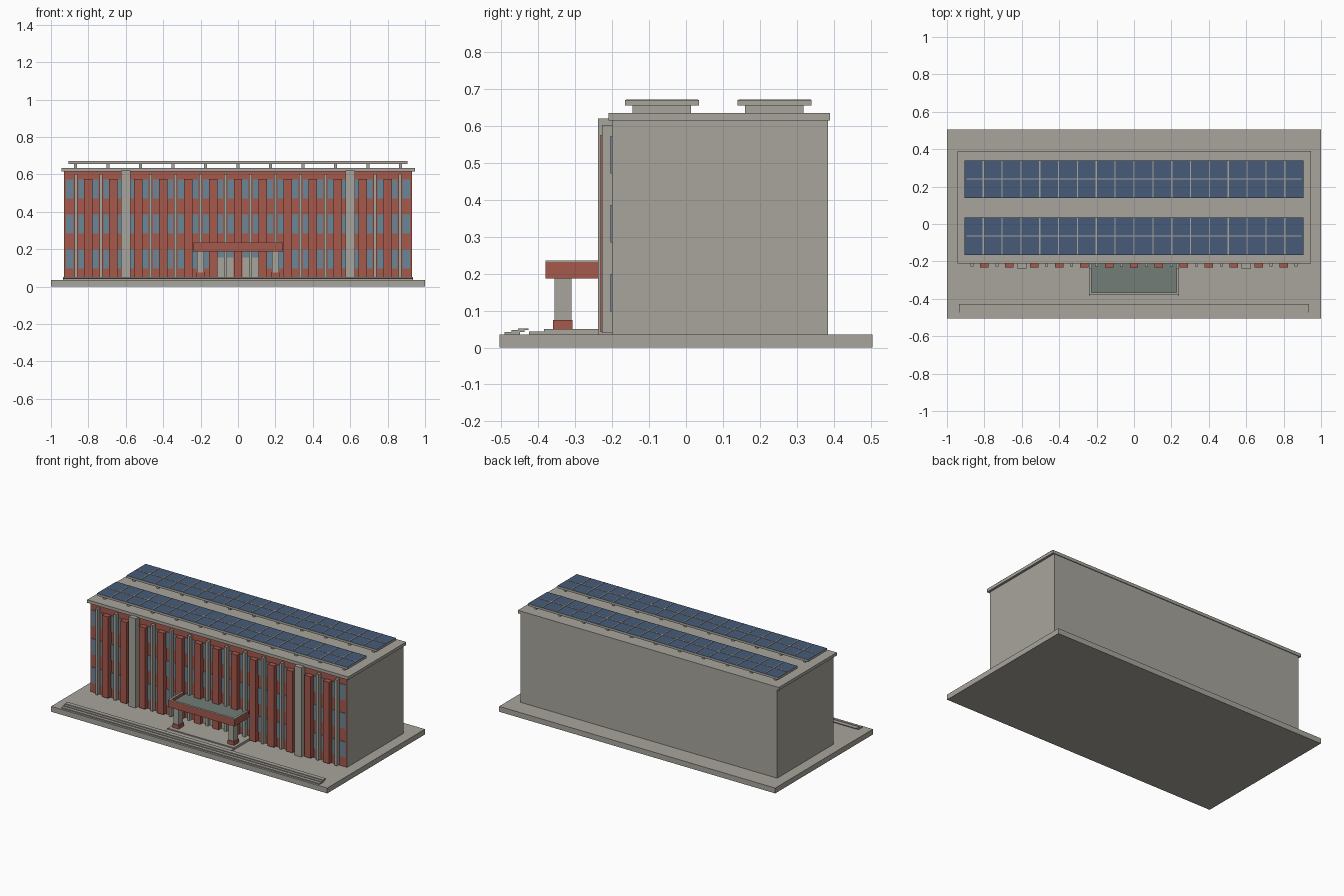
import bpy, bmesh
from mathutils import Matrix, Vector

if "Cube" in bpy.data.objects:
    bpy.data.objects.remove(bpy.data.objects["Cube"])


def material(name, rgb):
    m = bpy.data.materials.new(name)
    m.diffuse_color = (*rgb, 1)
    m.use_nodes = True
    m.node_tree.nodes["Principled BSDF"].inputs["Base Color"].default_value = m.diffuse_color
    return m


CONCRETE = material("concrete", (0.39, 0.375, 0.33))
BRICK = material("red brick", (0.38, 0.098, 0.07))
WINDOW = material("window glass", (0.15, 0.24, 0.31))
SOLAR = material("solar blue", (0.062, 0.105, 0.19))
CANOPY = material("canopy glass", (0.17, 0.205, 0.18))


def boxes(name, mats, spans, rule=None):
    """One object made of boxes, each given as (x0, x1, y0, y1, z0, z1)."""
    bm = bmesh.new()
    for x0, x1, y0, y1, z0, z1 in spans:
        mid = Vector((x0 + x1, y0 + y1, z0 + z1)) / 2
        size = Matrix.Diagonal((x1 - x0, y1 - y0, z1 - z0, 1))
        bmesh.ops.create_cube(bm, size=1, matrix=Matrix.Translation(mid) @ size)
    bm.normal_update()
    if rule:
        for f in bm.faces:
            f.material_index = rule(f)
    me = bpy.data.meshes.new(name)
    bm.to_mesh(me)
    bm.free()
    for m in mats:
        me.materials.append(m)
    ob = bpy.data.objects.new(name, me)
    bpy.context.collection.objects.link(ob)
    return ob


def centred(x, w, *rest):
    return (x - w / 2, x + w / 2, *rest)


# Plinth, main block with a brick front, and roof slab
boxes("plinth", [CONCRETE], [(-1, 1, -0.505, 0.505, 0, 0.035)])
boxes("main_block", [CONCRETE, BRICK], [(-0.93, 0.93, -0.2, 0.385, 0.035, 0.615)],
      lambda f: int(f.normal.y < -0.5))
boxes("roof_slab", [CONCRETE], [(-0.945, 0.945, -0.21, 0.39, 0.615, 0.635)])

# Facade rhythm: windows, brick pilasters, thin fins and two large columns
STEP = 1.8 / 27
boxes("windows", [WINDOW],
      [centred(-0.9 + STEP * k, 0.04, -0.204, -0.199, z, z + 0.102)
       for k in range(28) for z in (0.097, 0.284, 0.471)
       if not (z < 0.1 and abs(-0.9 + STEP * k) < 0.11)])
boxes("brick_pilasters", [BRICK],
      [centred(2 * STEP * k, 0.045, -0.232, -0.199, 0.042, 0.575) for k in range(-6, 7)])
fins = [2 * STEP * (k + 0.5) for k in range(-7, 7)]
boxes("thin_fins", [CONCRETE],
      [centred(x, 0.016, -0.227, -0.199, 0.04, 0.602) for x in fins if abs(abs(x) - 0.6) > 0.01])
boxes("large_columns", [CONCRETE],
      [centred(x, 0.05, -0.238, -0.199, 0.035, 0.62) for x in (-0.6, 0.6)])

# Entrance doors with glazing above
boxes("entrance_doors", [CONCRETE],
      [(s * 0.068 - 0.045, s * 0.068 + 0.045, -0.206, -0.199, 0.05, 0.155) for s in (-1, 1)])
boxes("entrance_glazing", [WINDOW],
      [(s * 0.068 - 0.045, s * 0.068 + 0.045, -0.206, -0.199, 0.155, 0.199) for s in (-1, 1)])

# Entrance platform and steps
boxes("entrance_platform", [CONCRETE], [(-0.24, 0.24, -0.385, -0.2, 0.035, 0.05)])
boxes("entrance_step", [CONCRETE], [(-0.24, 0.24, -0.425, -0.385, 0.035, 0.043)])
boxes("front_steps", [CONCRETE],
      [(-0.935, 0.935, -0.492, -0.45, 0.035, 0.042),
       (-0.935, 0.935, -0.472, -0.438, 0.042, 0.047),
       (-0.935, 0.935, -0.455, -0.427, 0.047, 0.052)])

# Canopy: brick rim with a concrete coping, glass roof, two posts on brick feet
rim = [(-0.24, 0.24, -0.38, -0.366), (-0.24, -0.226, -0.366, -0.236), (0.226, 0.24, -0.366, -0.236)]
boxes("canopy_rim", [BRICK], [(*r, 0.187, 0.232) for r in rim])
boxes("canopy_coping", [CONCRETE], [(*r, 0.232, 0.235) for r in rim])
boxes("canopy_roof", [CANOPY], [(-0.226, 0.226, -0.366, -0.2, 0.2, 0.215)])
boxes("canopy_posts", [CONCRETE],
      [centred(x, 0.036, -0.356, -0.31, 0.075, 0.2) for x in (-0.2, 0.2)])
boxes("post_feet", [BRICK],
      [centred(x, 0.046, -0.36, -0.307, 0.05, 0.075) for x in (-0.2, 0.2)])

# Two rows of solar panels on supports
for name, y in (("front", -0.065), ("back", 0.24)):
    boxes(name + "_solar_row", [CONCRETE, SOLAR],
          [(-0.907, 0.907, y - 0.1, y + 0.1, 0.655, 0.67)],
          lambda f: int(f.normal.z > 0.5))
    bars = [centred(-0.907 + 1.814 / 18 * k, 0.006, y - 0.098, y + 0.098, 0.669, 0.672)
            for k in range(1, 18)]
    boxes(name + "_solar_bars", [CONCRETE],
          bars + [(-0.895, 0.895, y - 0.003, y + 0.003, 0.669, 0.672)])
    boxes(name + "_solar_supports", [CONCRETE],
          [centred(0.1735 * k, 0.016, y - 0.08, y + 0.078, 0.635, 0.655) for k in range(-5, 6)])
